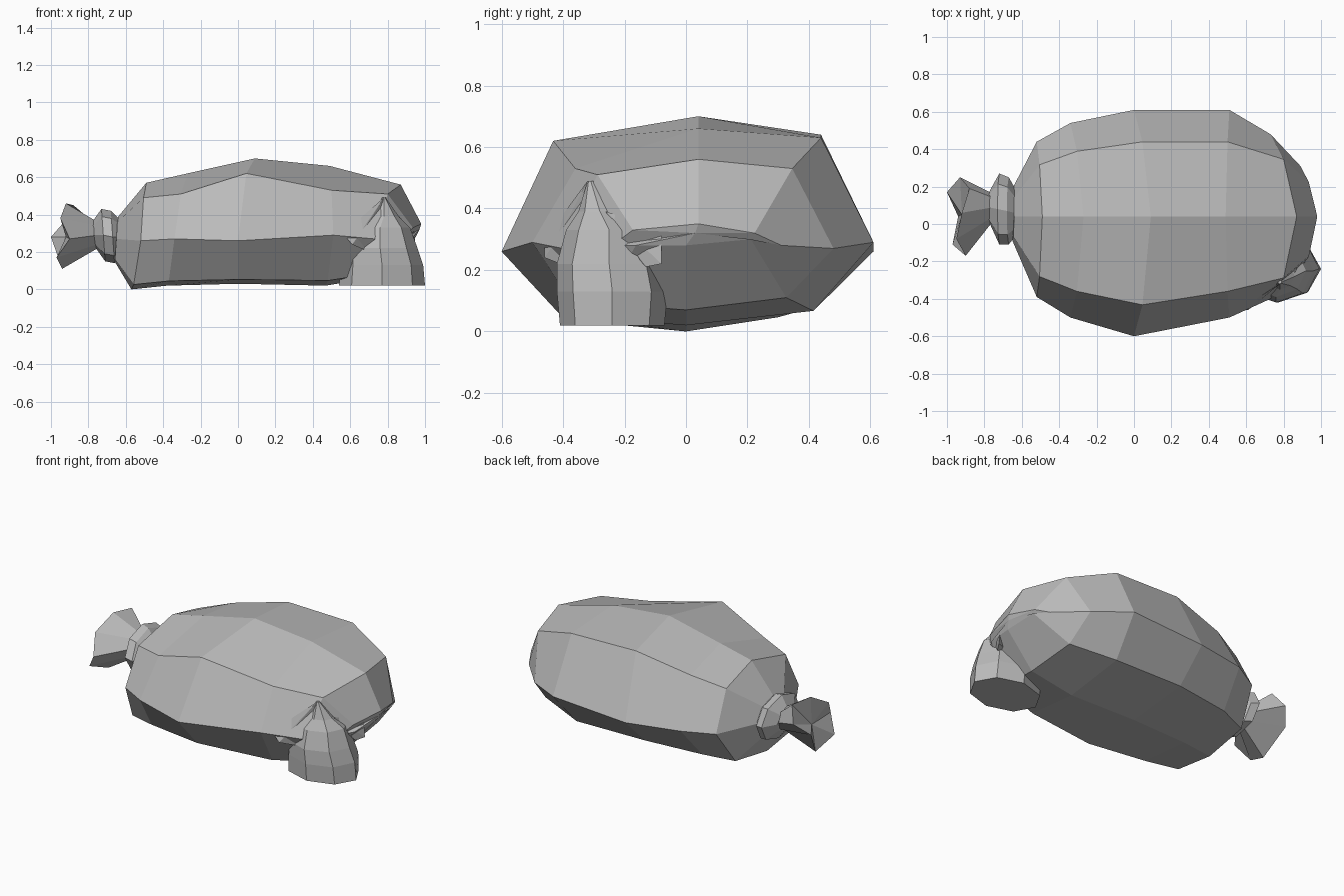
import bpy
import bmesh
from math import cos, sin, pi
from mathutils import Vector

default_cube = bpy.data.objects.get("Cube")
if default_cube:
    bpy.data.objects.remove(default_cube, do_unlink=True)

# One plain grey cloth colour
cloth = bpy.data.materials.new("grey_cloth")
cloth.use_nodes = True
grey = (0.5, 0.5, 0.5, 1.0)
cloth.diffuse_color = grey
cloth.node_tree.nodes["Principled BSDF"].inputs["Base Color"].default_value = grey


def finish(name, bm):
    """Turn a bmesh into a flat shaded object."""
    bmesh.ops.recalc_face_normals(bm, faces=bm.faces)
    mesh = bpy.data.meshes.new(name)
    bm.to_mesh(mesh)
    bm.free()
    mesh.materials.append(cloth)
    part = bpy.data.objects.new(name, mesh)
    bpy.context.collection.objects.link(part)
    return part


def loft(name, rings, end_centre=None):
    """Skin a list of equal rings and close both ends."""
    bm = bmesh.new()
    loops = [[bm.verts.new(point) for point in ring] for ring in rings]
    count = len(loops[0])
    for near, far in zip(loops, loops[1:]):
        for i in range(count):
            j = (i + 1) % count
            bm.faces.new((near[i], near[j], far[j], far[i]))
    bm.faces.new(loops[0])
    last = loops[-1]
    if end_centre is None:
        bm.faces.new(last)
    else:
        centre = bm.verts.new(end_centre)
        for i in range(count):
            bm.faces.new((last[i], last[(i + 1) % count], centre))
    return finish(name, bm)


def hull(name, points):
    """Wrap a small cloth fold around a few points."""
    bm = bmesh.new()
    for point in points:
        bm.verts.new(point)
    result = bmesh.ops.convex_hull(bm, input=bm.verts)
    loose = [v for v in result["geom_interior"] if isinstance(v, bmesh.types.BMVert)]
    bmesh.ops.delete(bm, geom=loose, context="VERTS")
    return finish(name, bm)


def body_ring(x_top, x_mid, x_low, z_top, z_front, z_back, z_mid, z_low, y_front, y_back):
    """Eight sided section of the sack, wide at the middle and flat below."""
    x_shoulder = (x_top + x_mid) / 2
    x_under = x_low * 0.75 + x_mid * 0.25
    z_under = z_low + (z_mid - z_low) * 0.1
    shoulder, under = 0.72, 0.68
    return [
        (x_top, 0.04, z_top),
        (x_shoulder, y_back * shoulder, z_back),
        (x_mid, y_back, z_mid),
        (x_under, y_back * under, z_under + 0.02),
        (x_low, 0.0, z_low),
        (x_under, y_front * under, z_under),
        (x_mid, y_front, z_mid),
        (x_shoulder, y_front * shoulder, z_front),
    ]


def ellipse(centre, axis_a, axis_b, sides=8):
    """Low sided ellipse spanned by two axis vectors."""
    centre, axis_a, axis_b = Vector(centre), Vector(axis_a), Vector(axis_b)
    angles = [2 * pi * i / sides for i in range(sides)]
    return [centre + axis_a * cos(a) + axis_b * sin(a) for a in angles]


# Main sack, lofted from the gathered neck to the blunt end
sections = [
    (-0.64, -0.65, -0.66, 0.39, 0.36, 0.35, 0.27, 0.15, -0.09, 0.19),
    (-0.49, -0.52, -0.57, 0.57, 0.49, 0.50, 0.26, 0.00, -0.39, 0.44),
    (-0.27, -0.34, -0.38, 0.62, 0.51, 0.56, 0.27, 0.02, -0.50, 0.54),
    (0.09, 0.00, 0.00, 0.70, 0.62, 0.64, 0.26, 0.03, -0.60, 0.61),
    (0.49, 0.51, 0.47, 0.66, 0.53, 0.63, 0.29, 0.02, -0.50, 0.61),
    (0.87, 0.73, 0.77, 0.56, 0.51, 0.53, 0.27, 0.07, -0.40, 0.48),
    (0.98, 0.89, 0.95, 0.35, 0.33, 0.32, 0.28, 0.28, -0.24, 0.31),
]
loft("sack_body", [body_ring(*s) for s in sections], (0.97, 0.03, 0.32))

# Knotted band around the neck: x, y, z, half width, half height
band = [
    (-0.63, 0.06, 0.28, 0.12, 0.10),
    (-0.67, 0.07, 0.28, 0.18, 0.14),
    (-0.72, 0.08, 0.29, 0.19, 0.14),
    (-0.77, 0.09, 0.29, 0.09, 0.07),
]
loft("neck_tie", [
    ellipse((x, y, z), (0, w, 0), (-0.01, 0, h)) for x, y, z, w, h in band
])

# Ruffled cloth flaring out behind the tie, with a hollow mouth
throat = ellipse((-0.75, 0.09, 0.29), (0, 0.07, 0), (0, 0, 0.07))
ruffle = [
    (-0.93, 0.25, 0.36),
    (-0.88, 0.19, 0.45),
    (-0.92, 0.06, 0.46),
    (-0.95, -0.08, 0.38),
    (-0.90, -0.17, 0.27),
    (-0.97, -0.11, 0.17),
    (-0.94, 0.04, 0.11),
    (-1.00, 0.17, 0.28),
]
loft("neck_ruffle", [throat, ruffle], (-0.92, 0.05, 0.28))

# Bulging corner at the blunt end: z, x, y, half length, half width
corner = [
    (0.02, 0.77, -0.24, 0.23, 0.17),
    (0.13, 0.77, -0.24, 0.22, 0.18),
    (0.22, 0.76, -0.25, 0.20, 0.17),
    (0.33, 0.76, -0.25, 0.16, 0.14),
    (0.39, 0.78, -0.28, 0.08, 0.07),
    (0.49, 0.78, -0.31, 0.01, 0.01),
]
loft("corner_bulge", [
    ellipse((x, y, z), (a, 0, 0), (0, b, 0)) for z, x, y, a, b in corner
])

# Pinched folds on either side of the corner
hull("front_fold", [
    (0.56, -0.46, 0.30), (0.61, -0.46, 0.24), (0.66, -0.42, 0.30),
    (0.78, -0.32, 0.49), (0.70, -0.36, 0.20),
])
hull("side_fold", [
    (0.86, -0.26, 0.39), (0.84, -0.25, 0.34), (0.94, -0.08, 0.33),
    (0.95, -0.08, 0.22), (0.92, -0.13, 0.21), (0.80, -0.15, 0.25),
])
